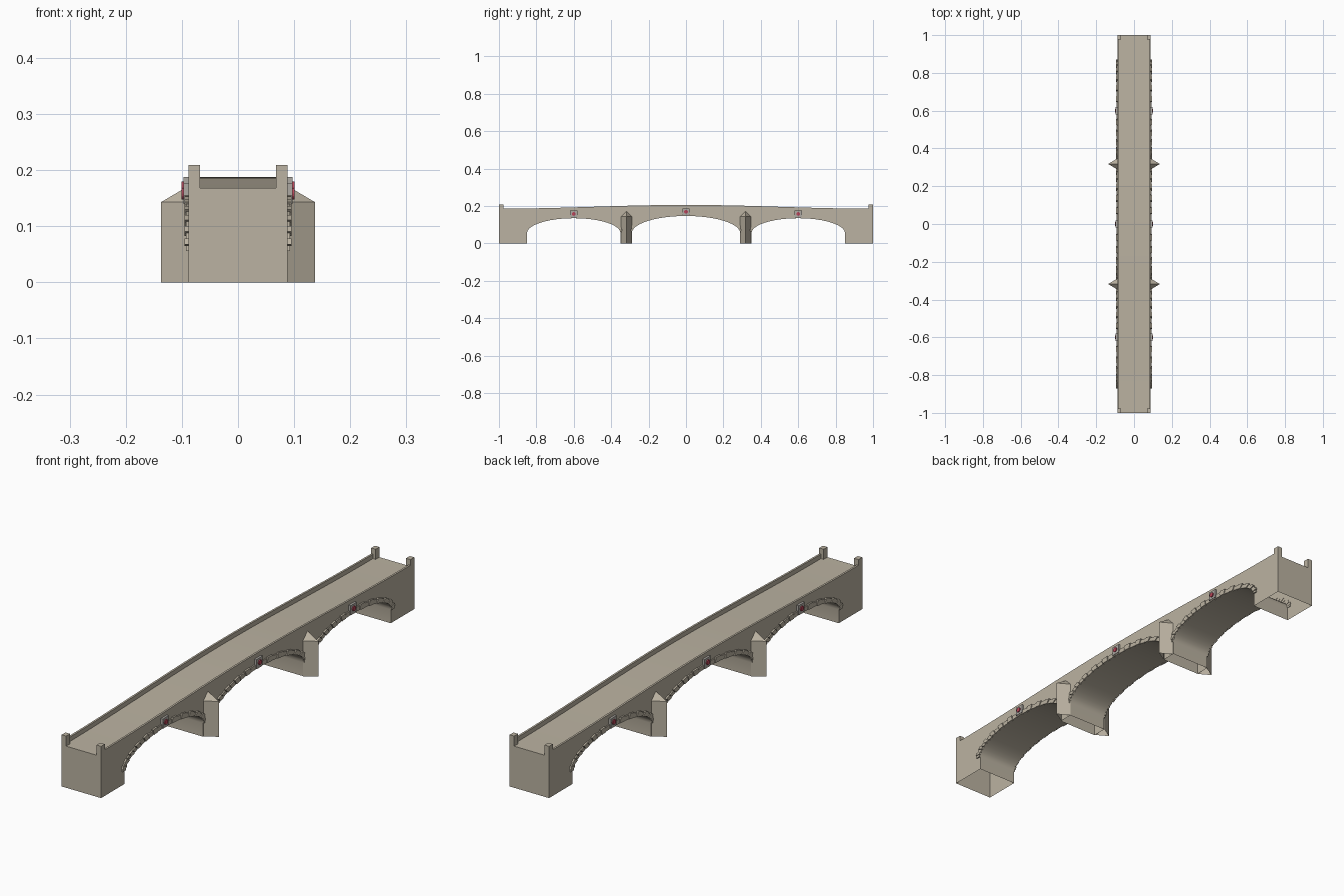
import bpy, bmesh, math

if "Cube" in bpy.data.objects:
    bpy.data.objects.remove(bpy.data.objects["Cube"])

HALF_W = 0.088
ARCHES = [(-0.6, 0.25, 0.055, 0.135), (0.0, 0.29, 0.055, 0.147), (0.6, 0.25, 0.055, 0.135)]


def mat(name, c):
    m = bpy.data.materials.new(name)
    m.diffuse_color = (*c, 1)
    m.use_nodes = True
    m.node_tree.nodes["Principled BSDF"].inputs["Base Color"].default_value = m.diffuse_color
    return m


stone = mat("stone", (0.50, 0.45, 0.36))
plate_mat = mat("plate_grey", (0.42, 0.40, 0.37))
red = mat("red", (0.5, 0.06, 0.10))


def finish(bm, name, material, smooth=False):
    bmesh.ops.recalc_face_normals(bm, faces=bm.faces[:])
    me = bpy.data.meshes.new(name)
    bm.to_mesh(me)
    bm.free()
    ob = bpy.data.objects.new(name, me)
    bpy.context.collection.objects.link(ob)
    me.materials.append(material)
    if smooth:
        bpy.context.view_layer.objects.active = ob
        ob.select_set(True)
        bpy.ops.object.shade_smooth_by_angle(angle=math.radians(25))
        ob.select_set(False)
    return ob


def prism(bm, pts, x0, x1):
    """Extrude a (y, z) outline from x0 to x1."""
    a = [bm.verts.new((x0, y, z)) for y, z in pts]
    b = [bm.verts.new((x1, y, z)) for y, z in pts]
    bm.faces.new(a)
    bm.faces.new(b)
    for i in range(len(pts)):
        j = (i + 1) % len(pts)
        bm.faces.new((a[i], a[j], b[j], b[i]))


def rect(y0, y1, z0, z1):
    return [(y0, z0), (y1, z0), (y1, z1), (y0, z1)]


def deck_z(y):
    return 0.168 + 0.02 * (0.5 + 0.5 * math.cos(math.pi * y))


def arch_pt(arch, t, off=0.0):
    c, a, s, top = arch
    return c - (a + off) * math.cos(t), s + (top - s + off) * math.sin(t)


ys = [-1 + i / 16 for i in range(33)]

# bridge body: one side outline with three arches, open underneath
outline = [(-1, 0)]
for arch in ARCHES:
    c, a, s, top = arch
    outline.append((c - a, 0))
    outline += [arch_pt(arch, math.pi * i / 24) for i in range(25)]
    outline.append((c + a, 0))
outline.append((1, 0))
outline += [(y, deck_z(y)) for y in reversed(ys)]
bm = bmesh.new()
prism(bm, outline, -HALF_W, HALF_W)
base = [f for f in bm.faces if all(v.co.z < 1e-5 for v in f.verts)]
bmesh.ops.delete(bm, geom=base, context='FACES_ONLY')
finish(bm, "bridge_body", stone, True)

# parapet walls
bm = bmesh.new()
for s in (-1, 1):
    wall = [(y, deck_z(y)) for y in ys] + [(y, deck_z(y) + 0.018) for y in reversed(ys)]
    prism(bm, wall, s * 0.080, s * HALF_W)
finish(bm, "parapets", stone)

# end posts
bm = bmesh.new()
for s in (-1, 1):
    for y in (-1, 0.976):
        prism(bm, rect(y, y + 0.024, 0.166, 0.209), s * 0.068, s * HALF_W)
finish(bm, "end_posts", stone)

# arch ring stones, alternately long and short
bm = bmesh.new()
for arch in ARCHES:
    n = 27
    for i in range(n):
        t0 = math.pi * (i + 0.05) / n
        t1 = math.pi * (i + 0.95) / n
        d = 0.022 if i % 2 else 0.018
        block = [arch_pt(arch, t0), arch_pt(arch, t1), arch_pt(arch, t1, d), arch_pt(arch, t0, d)]
        for s in (-1, 1):
            prism(bm, block, s * 0.086, s * (0.095 if i % 2 else 0.093))
finish(bm, "arch_ring_stones", stone)

# pointed cutwaters with sloping caps on the piers
bm = bmesh.new()
for yc in (-0.318, 0.318):
    for s in (-1, 1):
        tri = [(HALF_W, -0.029), (0.137, 0), (HALF_W, 0.029)]
        lo = [bm.verts.new((s * x, yc + y, 0)) for x, y in tri]
        hi = [bm.verts.new((s * x, yc + y, 0.143)) for x, y in tri]
        tip = bm.verts.new((s * HALF_W, yc, 0.172))
        for i in range(2):
            bm.faces.new((lo[i], lo[i + 1], hi[i + 1], hi[i]))
            bm.faces.new((hi[i], hi[i + 1], tip))
finish(bm, "cutwaters", stone)

# crown plates and red roundels over each arch
plates, discs = bmesh.new(), bmesh.new()
for c, a, spring, top in ARCHES:
    zc = top + 0.023
    for s in (-1, 1):
        prism(plates, rect(c - 0.019, c + 0.019, zc - 0.018, zc + 0.018), s * 0.086, s * 0.097)
        circle = [(c + 0.010 * math.cos(k * math.pi / 8), zc + 0.010 * math.sin(k * math.pi / 8)) for k in range(16)]
        prism(discs, circle, s * 0.095, s * 0.101)
finish(plates, "crown_plates", plate_mat)
finish(discs, "red_roundels", red)
